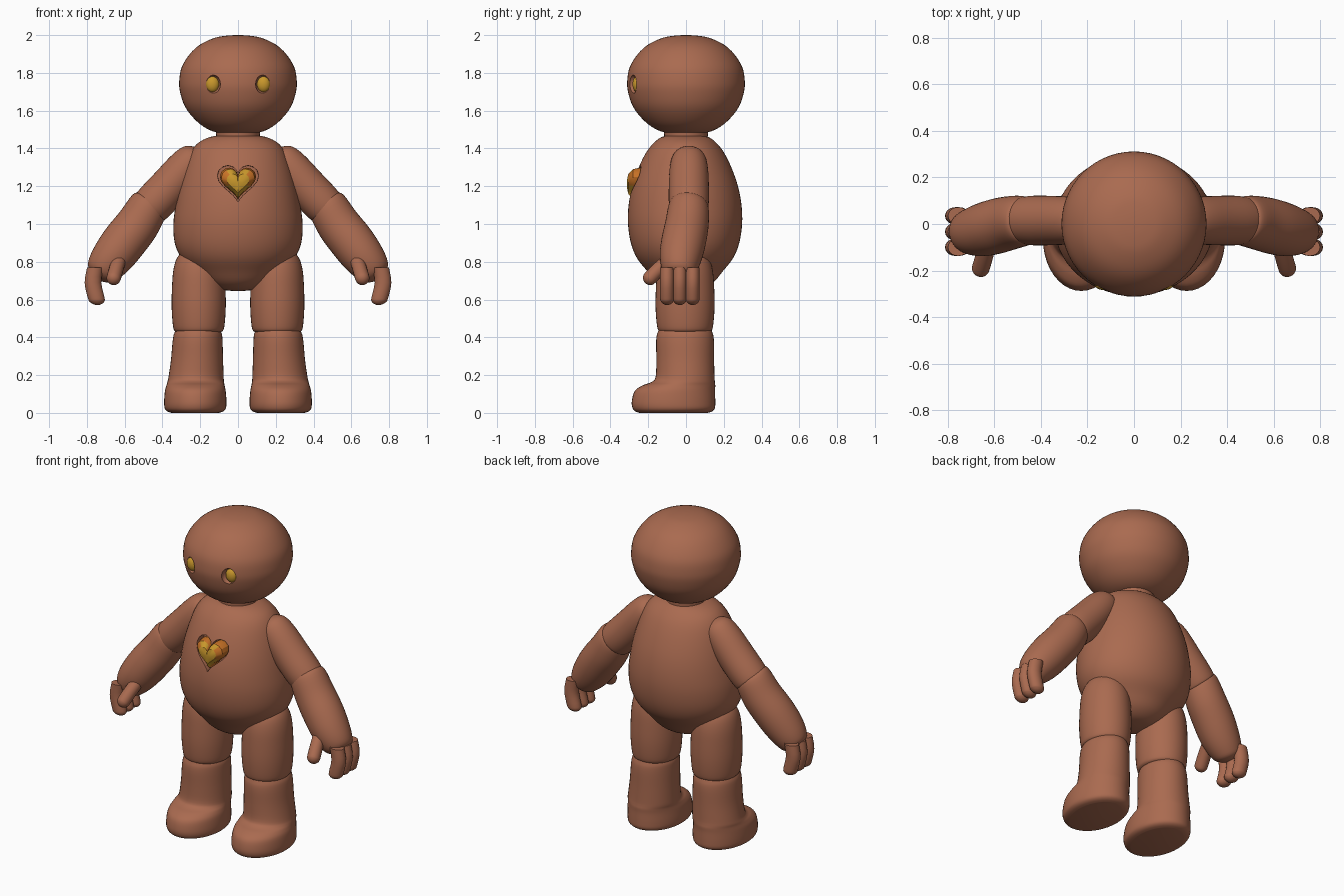
import bpy, bmesh, math
from mathutils import Vector

if "Cube" in bpy.data.objects:
    bpy.data.objects.remove(bpy.data.objects["Cube"])


def material(name, rgb):
    m = bpy.data.materials.new(name)
    m.use_nodes = True
    m.diffuse_color = (*rgb, 1)
    bsdf = m.node_tree.nodes["Principled BSDF"]
    bsdf.inputs["Base Color"].default_value = (*rgb, 1)
    bsdf.inputs["Roughness"].default_value = 0.7
    return m


BROWN = material("warm brown", (0.40, 0.145, 0.08))
YELLOW = material("golden yellow", (0.58, 0.31, 0.025))
ORANGE = material("amber orange", (0.58, 0.17, 0.02))


def finish(name, bm, mats, angle=50):
    bmesh.ops.recalc_face_normals(bm, faces=bm.faces)
    mesh = bpy.data.meshes.new(name)
    bm.to_mesh(mesh)
    bm.free()
    for m in mats:
        mesh.materials.append(m)
    obj = bpy.data.objects.new(name, mesh)
    bpy.context.collection.objects.link(obj)
    smooth(obj, angle)
    return obj


def smooth(obj, angle):
    bpy.ops.object.select_all(action="DESELECT")
    obj.select_set(True)
    bpy.context.view_layer.objects.active = obj
    bpy.ops.object.shade_smooth_by_angle(angle=math.radians(angle))


def skin(bm, rings):
    """Bridge vertex rings and close both ends."""
    rows = [[bm.verts.new(p) for p in ring] for ring in rings]
    n = len(rows[0])
    for a, b in zip(rows, rows[1:]):
        for i in range(n):
            j = (i + 1) % n
            bm.faces.new((a[i], a[j], b[j], b[i]))
    bm.faces.new(rows[0])
    bm.faces.new(rows[-1])


def spline(p0, p1, p2, p3, t):
    return 0.5 * (2 * p1 + (p2 - p0) * t + (2 * p0 - 5 * p1 + 4 * p2 - p3) * t * t
                  + (3 * p1 - p0 - 3 * p2 + p3) * t ** 3)


def loft(name, rows, axis=(0, 0, 1), side=1, sides=40, steps=4):
    """Rows are x, y, z, side radius, depth radius, smoothly interpolated."""
    axis = Vector(axis).normalized()
    across = Vector((0, 1, 0)).cross(axis).normalized()
    depth = axis.cross(across)
    fine = []
    for i in range(len(rows) - 1):
        four = [rows[min(max(k, 0), len(rows) - 1)] for k in range(i - 1, i + 3)]
        for s in range(steps):
            fine.append([spline(*c, s / steps) for c in zip(*four)])
    fine.append(rows[-1])
    rings = []
    for x, y, z, ra, rd in fine:
        ring = []
        for k in range(sides):
            a = math.tau * k / sides
            p = Vector((x, y, z)) + across * (ra * math.cos(a)) + depth * (rd * math.sin(a))
            ring.append((p.x * side, p.y, p.z))
        rings.append(ring)
    bm = bmesh.new()
    skin(bm, rings)
    return finish(name, bm, [BROWN])


def digit(name, path, ra, rd, side):
    """Short rounded finger along a path."""
    pts = [Vector(p) for p in path]
    d = (pts[-1] - pts[-2]).normalized()
    rows = [(*p, ra, rd) for p in pts]
    for out, k in ((0.5, 0.87), (0.8, 0.6), (0.95, 0.3), (1.0, 0.05)):
        rows.append((*(pts[-1] + d * rd * out), ra * k, rd * k))
    loft(name, rows, pts[-1] - pts[0], side, 20, 3)


def ellipsoid(name, centre, radii, mat):
    bm = bmesh.new()
    bmesh.ops.create_uvsphere(bm, u_segments=24, v_segments=16, radius=1)
    for v in bm.verts:
        v.co = Vector(c + r * q for c, r, q in zip(centre, radii, v.co))
    return finish(name, bm, [mat])


def carve(obj, cutter):
    mod = obj.modifiers.new("carve", "BOOLEAN")
    mod.operation = "DIFFERENCE"
    mod.solver = "EXACT"
    mod.object = cutter
    bpy.context.view_layer.objects.active = obj
    bpy.ops.object.modifier_apply(modifier=mod.name)
    bpy.data.objects.remove(cutter)
    smooth(obj, 40)


def heart_ring(y, scale, n=28):
    ring = []
    for k in range(n):
        t = math.tau * k / n
        h = 13 * math.cos(t) - 5 * math.cos(2 * t) - 2 * math.cos(3 * t) - math.cos(4 * t)
        ring.append((0.1 * scale * math.sin(t) ** 3, y, 1.212 + scale * 0.09 * (h + 2.5) / 14.5))
    return ring


def heart(name, layers, mats):
    bm = bmesh.new()
    skin(bm, [heart_ring(y, s) for y, s in layers])
    return finish(name, bm, mats, 30)


# Head with eye sockets
head_profile = [(1.478, .02), (1.482, .1), (1.505, .165), (1.55, .225), (1.62, .28), (1.7, .307),
                (1.76, .311), (1.83, .298), (1.9, .255), (1.95, .2), (1.985, .125), (1.997, .06), (2, .005)]
head = loft("head", [(0, 0, z, r, r) for z, r in head_profile], sides=56)
for side, label in ((1, "left"), (-1, "right")):
    carve(head, ellipsoid("socket", (side * .135, -.287, 1.74), (.043, .04, .05), BROWN))
    ellipsoid(label + "_eye", (side * .135, -.258, 1.74), (.035, .025, .042), YELLOW)

# Neck and torso
loft("neck", [(0, 0, 1.4, .12, .12), (0, 0, 1.46, .115, .115), (0, 0, 1.52, .12, .12)])
torso_profile = [(.645, .02, .02), (.655, .1, .09), (.69, .17, .15), (.75, .235, .2), (.82, .3, .255),
                 (.9, .335, .287), (1, .342, .302), (1.1, .33, .299), (1.2, .31, .28), (1.3, .282, .245),
                 (1.38, .25, .205), (1.43, .21, .165), (1.46, .15, .125), (1.47, .09, .08)]
torso = loft("torso", [(0, -.005, z, a, d) for z, a, d in torso_profile], sides=56)

# Heart set into a hollow in the chest
carve(torso, heart("hollow", [(-.4, 1.13), (-.19, 1.08)], [BROWN]))
gem = heart("chest_heart", [(-.18, .85), (-.24, .96), (-.28, .88), (-.305, .6), (-.312, .25)],
            [YELLOW, ORANGE])
for face in gem.data.polygons:
    c = face.center
    if (abs(c.x) > .055 and c.z > 1.2) or face.normal.y > -.25:
        face.material_index = 1

for side, label in ((1, "left"), (-1, "right")):
    # Arm
    upper = [(.19, 1.385, .03), (.22, 1.358, .08), (.27, 1.303, .1), (.36, 1.2, .106),
             (.45, 1.105, .105), (.475, 1.08, .09), (.482, 1.07, .02)]
    loft(label + "_upper_arm", [(x, .015, z, r, r) for x, z, r in upper], (.29, 0, -.315), side)
    fore = [(.45, .015, 1.125, .03), (.457, .015, 1.115, .085), (.475, .014, 1.09, .106),
            (.53, .005, 1.0, .115), (.6, -.012, .91, .118), (.66, -.027, .83, .112),
            (.71, -.035, .765, .095), (.735, -.036, .73, .07), (.75, -.036, .708, .01)]
    loft(label + "_forearm", [(x, y, z, r, r) for x, y, z, r in fore], (.3, -.05, -.417), side)

    # Hand
    for i, y in enumerate((-.1, -.033, .035)):
        digit(f"{label}_finger_{i + 1}", [(.755, y, .77), (.768, y, .69), (.75, y, .607)], .044, .037, side)
    digit(label + "_thumb", [(.63, -.09, .81), (.645, -.145, .76), (.658, -.19, .715)], .038, .038, side)

    # Leg
    thigh = [(.425, .1), (.432, .125), (.46, .136), (.55, .143), (.65, .142), (.75, .135),
             (.82, .115), (.86, .075), (.875, .01)]
    loft(label + "_thigh", [(.208, -.005, z, r, r * 1.09) for z, r in thigh], side=side)
    shin = [(.212, -.005, .45, .02, .02), (.212, -.005, .443, .1, .125), (.212, -.005, .425, .124, .145),
            (.214, -.005, .38, .132, .153), (.217, -.004, .28, .138, .153), (.222, -.005, .19, .146, .156),
            (.224, -.015, .163, .15, .168), (.225, -.038, .145, .154, .193), (.226, -.059, .115, .161, .213),
            (.226, -.066, .06, .165, .221), (.226, -.065, .025, .162, .218), (.226, -.065, .008, .148, .203),
            (.226, -.065, 0, .125, .18)]
    loft(label + "_shin_and_foot", shin, side=side)
